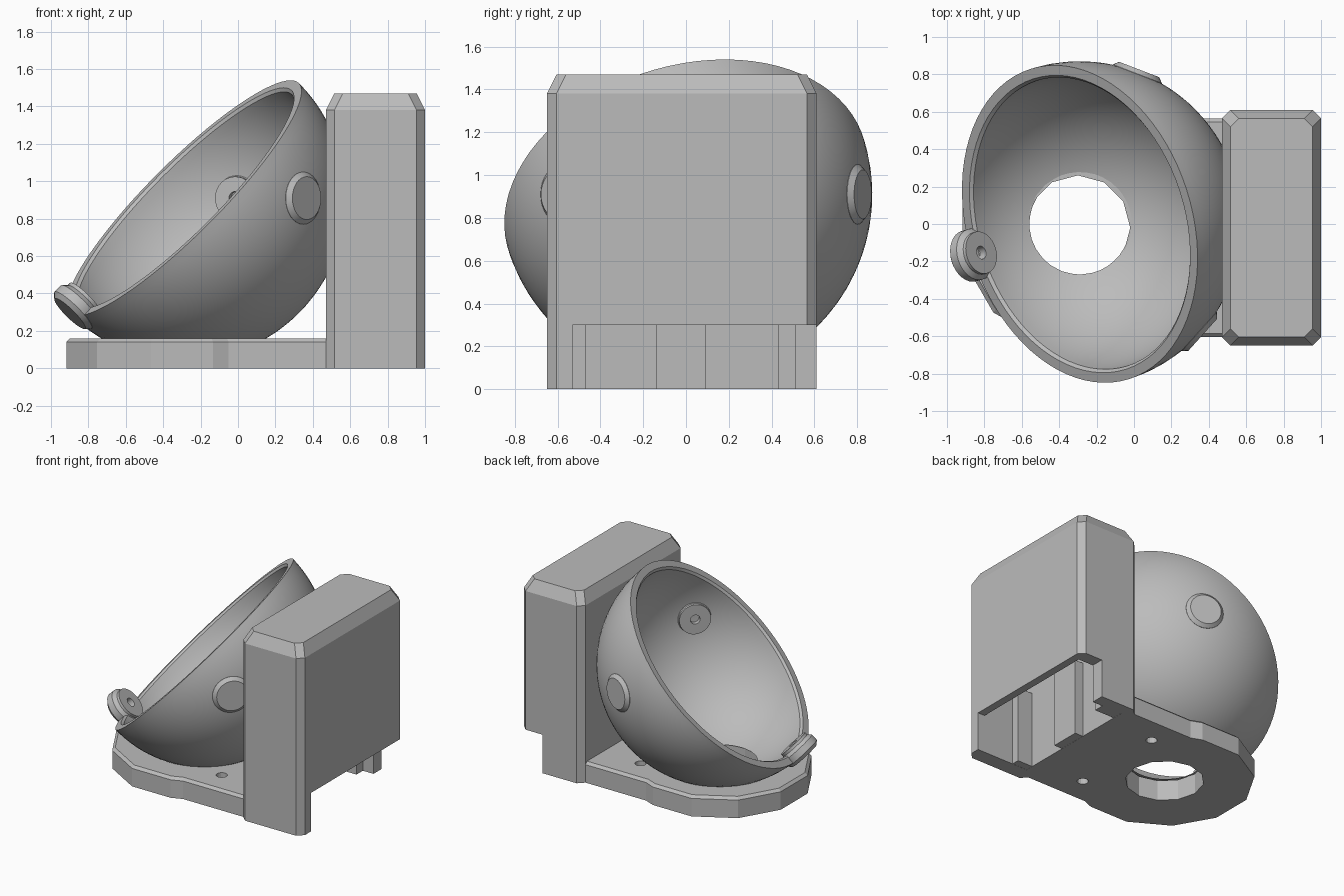
import bpy, bmesh, math
from math import sin, cos, pi, radians
from mathutils import Vector, Matrix

old = bpy.data.objects.get("Cube")
if old:
    bpy.data.objects.remove(old)

grey = bpy.data.materials.new("plain grey")
grey.use_nodes = True
grey.diffuse_color = (0.5, 0.5, 0.5, 1)
grey.node_tree.nodes["Principled BSDF"].inputs["Base Color"].default_value = (0.5, 0.5, 0.5, 1)

CENTRE = Vector((-0.29, 0, 0.91))      # centre of the ball cup
OUTER, INNER = 0.87, 0.80
RIM_AXIS = Vector((-0.69, -0.22, 0.69)).normalized()
PLATE_TOP = 0.16


def finish(name, bm, smooth=None):
    bmesh.ops.recalc_face_normals(bm, faces=bm.faces)
    mesh = bpy.data.meshes.new(name)
    bm.to_mesh(mesh)
    bm.free()
    mesh.materials.append(grey)
    ob = bpy.data.objects.new(name, mesh)
    bpy.context.collection.objects.link(ob)
    if smooth:
        activate(ob)
        bpy.ops.object.shade_smooth_by_angle(angle=radians(smooth))
    return ob


def activate(ob):
    bpy.ops.object.select_all(action='DESELECT')
    ob.select_set(True)
    bpy.context.view_layer.objects.active = ob


def loft(name, rings):
    """Closed solid through rings with equal point counts."""
    bm = bmesh.new()
    loops = [[bm.verts.new(p) for p in ring] for ring in rings]
    n = len(loops[0])
    for a, b in zip(loops, loops[1:]):
        for i in range(n):
            j = (i + 1) % n
            bm.faces.new((a[i], a[j], b[j], b[i]))
    bm.faces.new(loops[0])
    bm.faces.new(loops[-1])
    return finish(name, bm)


def lathe(profile, axis, segments):
    """Spin (radius, height) points about an axis through the cup centre."""
    bm = bmesh.new()
    verts = [bm.verts.new((r, 0, h)) for r, h in profile]
    edges = [bm.edges.new(pair) for pair in zip(verts, verts[1:])]
    bmesh.ops.spin(bm, geom=verts + edges, cent=(0, 0, 0), axis=(0, 0, 1),
                   angle=2 * pi, steps=segments, use_duplicate=False)
    bmesh.ops.remove_doubles(bm, verts=bm.verts, dist=0.0005)
    turn = axis.to_track_quat('Z', 'Y').to_matrix().to_4x4()
    bm.transform(Matrix.Translation(CENTRE) @ turn)
    return bm


def box(name, lo, hi):
    ring = [(lo[0], lo[1]), (hi[0], lo[1]), (hi[0], hi[1]), (lo[0], hi[1])]
    return loft(name, [[(x, y, z) for x, y in ring] for z in (lo[2], hi[2])])


def cylinder(name, x, y, radius, sides):
    ring = [(x + radius * cos(2 * pi * i / sides), y + radius * sin(2 * pi * i / sides))
            for i in range(sides)]
    return loft(name, [[(px, py, z) for px, py in ring] for z in (-0.1, 0.3)])


def cut(target, cutter):
    cutter.hide_render = True
    mod = target.modifiers.new("cut", 'BOOLEAN')
    mod.operation = 'DIFFERENCE'
    mod.solver = 'EXACT'
    mod.object = cutter
    activate(target)
    bpy.ops.object.modifier_apply(modifier=mod.name)
    bpy.data.objects.remove(cutter)


# Ball cup: tilted half shell, trimmed flat where it meets the plate
def arc(radius, start, end, steps=28):
    return [(radius * cos(start + (end - start) * i / steps),
             radius * sin(start + (end - start) * i / steps)) for i in range(steps + 1)]


profile = arc(OUTER, -pi / 2, 0) + [(0.815, 0)] + arc(INNER, -0.02, -pi / 2)
bm = lathe(profile, RIM_AXIS, 80)
bmesh.ops.bisect_plane(bm, geom=bm.verts[:] + bm.edges[:] + bm.faces[:],
                       plane_co=(0, 0, PLATE_TOP - 0.003), plane_no=(0, 0, 1),
                       clear_inner=True)
finish("ball_cup", bm, 30)

# Three bearing bosses with pin holes on the inside
boss = [(0, 0.885), (0.115, 0.885), (0.14, 0.86), (0.14, 0.81), (0.115, 0.785),
        (0.115, 0.765), (0.035, 0.765), (0.035, 0.84), (0, 0.84)]
directions = {"side_boss": (cos(radians(-42)), sin(radians(-42)), 0),
              "back_boss": (cos(radians(69)), sin(radians(69)), 0),
              "rim_boss": (-0.69, -0.2, -0.70)}
for name, d in directions.items():
    finish(name, lathe(boss, Vector(d).normalized(), 32), 30)

# Base plate: twelve-sided foot with a neck running into the case
PX, PY = -0.3, -0.02
half = [(0.85, 0.585), (0.25, 0.585)]
half += [(0.64 * cos(radians(a)), 0.64 * sin(radians(a))) for a in range(75, 180, 30)]
outline = half + [(x, -y) for x, y in reversed(half)]
plate = loft("base_plate", [[(PX + x * s, PY + y * s, z) for x, y in outline]
                            for z, s in ((0, 1), (0.14, 1), (PLATE_TOP, 0.967))])
cut(plate, cylinder("ball_opening", PX, PY, 0.28, 12))
for side in (-1, 1):
    cut(plate, cylinder("screw_hole", 0.14, PY + side * 0.38, 0.04, 16))

# Case: chamfered upright box
X0, X1, Y0, Y1, C = 0.47, 1.0, -0.65, 0.61, 0.045


def octagon(inset, z):
    a, b, c, d = X0 + inset, X1 - inset, Y0 + inset, Y1 - inset
    return [(a + C, c, z), (b - C, c, z), (b, c + C, z), (b, d - C, z),
            (b - C, d, z), (a + C, d, z), (a, d - C, z), (a, c + C, z)]


case = loft("case", [octagon(0, 0), octagon(0, 1.38), octagon(C, 1.47)])
# Hollow inside, open below, with a cable gap along the back and one corner
cut(case, box("cavity", (0.55, -0.53, -0.1), (0.94, 0.51, 1.41)))
cut(case, box("back_gap", (0.9, -0.53, -0.1), (1.1, 0.7, 0.3)))
cut(case, box("corner_gap", (0.81, 0.45, -0.1), (1.1, 0.7, 0.3)))
bm = bmesh.new()
bmesh.ops.create_uvsphere(bm, u_segments=48, v_segments=24, radius=0.83)
bm.transform(Matrix.Translation(CENTRE))
cut(case, finish("ball_clearance", bm))

# Inner posts that line the case
box("case_rib", (0.54, -0.14, 0.001), (0.62, 0.09, 0.6))
box("case_post_right", (0.54, -0.535, 0.001), (0.68, -0.47, 0.6))
box("case_post_left", (0.54, 0.43, 0.001), (0.72, 0.515, 0.6))
